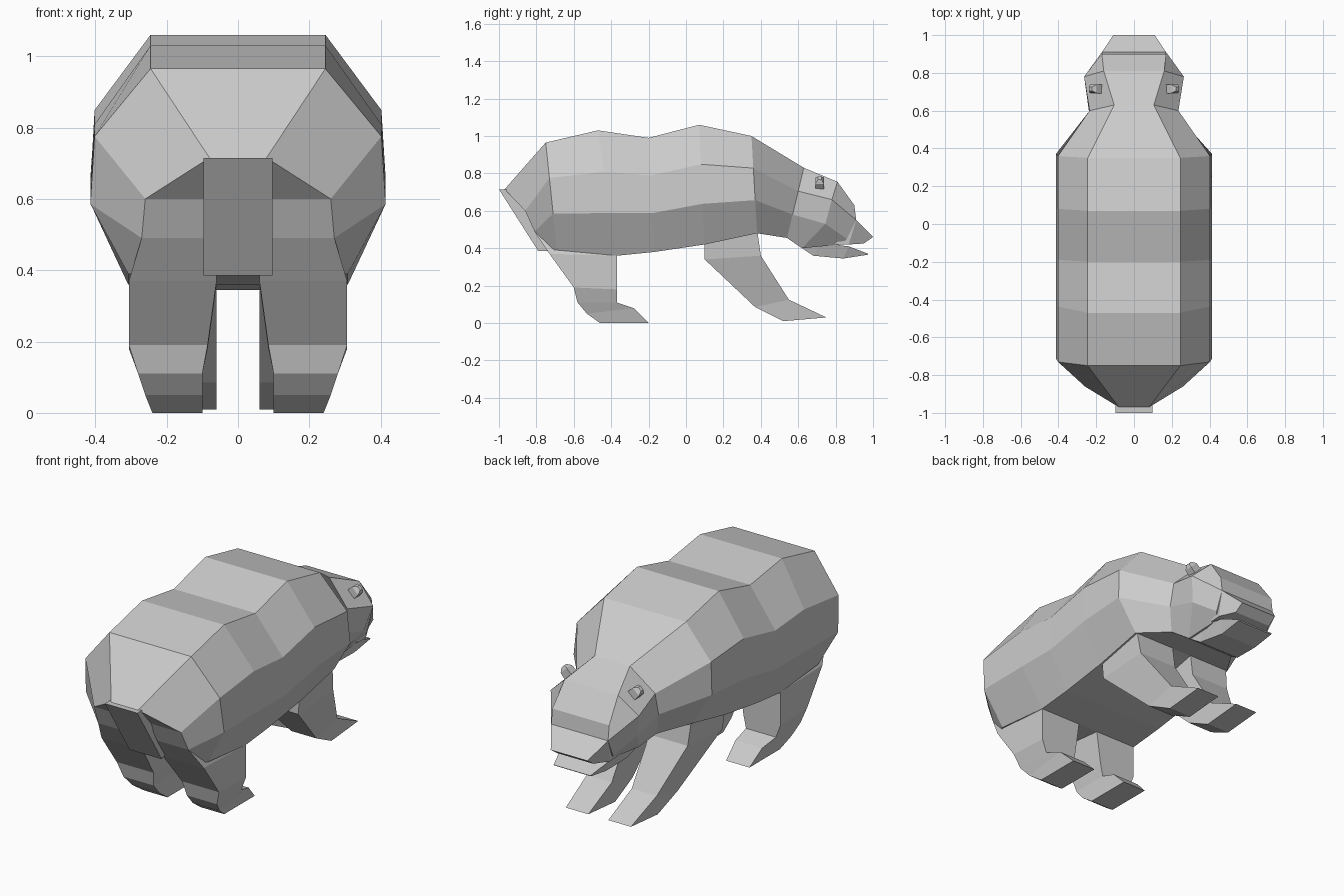
import bpy, bmesh
from mathutils import Vector

if "Cube" in bpy.data.objects:
    bpy.data.objects.remove(bpy.data.objects["Cube"])


def loft(name, rings, mirror=False):
    """Skin closed rings with flat quads, closing both ends with strips."""
    bm = bmesh.new()
    loops = [[bm.verts.new(p) for p in r] for r in rings]
    n = len(loops[0])
    for a, b in zip(loops, loops[1:]):
        for i in range(n):
            j = (i + 1) % n
            bm.faces.new((a[i], a[j], b[j], b[i]))
    for end in (loops[0], loops[-1]):
        for i in range(n // 2 - 1):
            bm.faces.new((end[i], end[i + 1], end[n - 2 - i], end[n - 1 - i]))
    bmesh.ops.recalc_face_normals(bm, faces=bm.faces)
    me = bpy.data.meshes.new(name)
    bm.to_mesh(me)
    bm.free()
    ob = bpy.data.objects.new(name, me)
    bpy.context.collection.objects.link(ob)
    if mirror:
        ob.modifiers.new("Mirror", 'MIRROR')
    return ob


def sym(half):
    """Complete a right-hand half section across x = 0."""
    return list(half) + [(-x, y, z) for x, y, z in reversed(half)]


def trunk(yt, zt, yb, zb):
    """Barrel section from spine point to belly point."""
    return [(x, yt + (yb - yt) * t, zt + (zb - zt) * t)
            for x, t in ((.245, 0), (.402, .33), (.414, .66), (.308, 1))]


def limb(yb, zb, yf, zf, xi, xo):
    """Four-sided limb section, back edge to front edge."""
    return [(xi, yb, zb), (xo, yb, zb), (xo, yf, zf), (xi, yf, zf)]


# Body, neck and head in one skin
rump = [(.08, -.97, .715), (.26, -.86, .60), (.27, -.81, .49), (.28, -.74, .39)]
barrel = [trunk(-.75, .965, -.69, .39), trunk(-.47, 1.03, -.37, .36),
          trunk(-.20, .99, -.17, .38), trunk(.07, 1.06, .10, .42),
          trunk(.35, 1.0, .38, .48)]
neck = [(.105, .63, .83), (.235, .60, .705), (.235, .57, .58), (.20, .54, .455)]
cheek = [(.16, .81, .755), (.264, .78, .66), (.23, .745, .53), (.15, .62, .40)]
face = [(.17, .90, .63), (.17, .91, .55), (.165, .86, .45), (.14, .83, .42)]
loft("body_and_head", [sym(r) for r in [rump] + barrel + [neck, cheek, face]])

# Snout and lower jaw
loft("snout", [sym(r) for r in (
    [(.165, .82, .55), (.15, .80, .42)],
    [(.17, .91, .55), (.155, .87, .42)],
    [(.11, 1.0, .46), (.11, .95, .425)])])
loft("lower_jaw", [sym(r) for r in (
    [(.15, .63, .44), (.14, .62, .40)],
    [(.14, .72, .43), (.125, .68, .36)],
    [(.14, .87, .41), (.11, .84, .345)],
    [(.11, .975, .37), (.11, .97, .365)])])

# Tail slab
loft("tail", [sym(r) for r in (
    [(.097, -1.0, .715), (.097, -.92, .715)],
    [(.097, -.79, .385), (.06, -.68, .385)])])

# Legs, mirrored
loft("front_leg", [limb(.10, .44, .38, .50, .06, .30),
                   limb(.10, .34, .40, .36, .06, .29),
                   limb(.37, .085, .55, .125, .06, .21),
                   limb(.52, .01, .75, .03, .06, .195)], True)
loft("hind_leg", [limb(-.81, .49, -.37, .42, .06, .27),
                  limb(-.73, .37, -.37, .36, .06, .306),
                  limb(-.60, .19, -.37, .18, .085, .306),
                  limb(-.58, .11, -.37, .11, .10, .28),
                  limb(-.53, .05, -.28, .08, .10, .26),
                  limb(-.46, 0, -.20, 0, .10, .24)], True)

# Ears: small tapered nubs
base, out = Vector((.195, .715, .74)), Vector((.035, 0, .035))
loft("ear", [[tuple(base + out * k + Vector((dx * s, dy * s, -dx * s)))
              for dx, dy in ((-.02, -.025), (.02, -.025), (.02, .025), (-.02, .025))]
             for k, s in ((-.6, 1), (.6, .9), (1, .4))], True)
